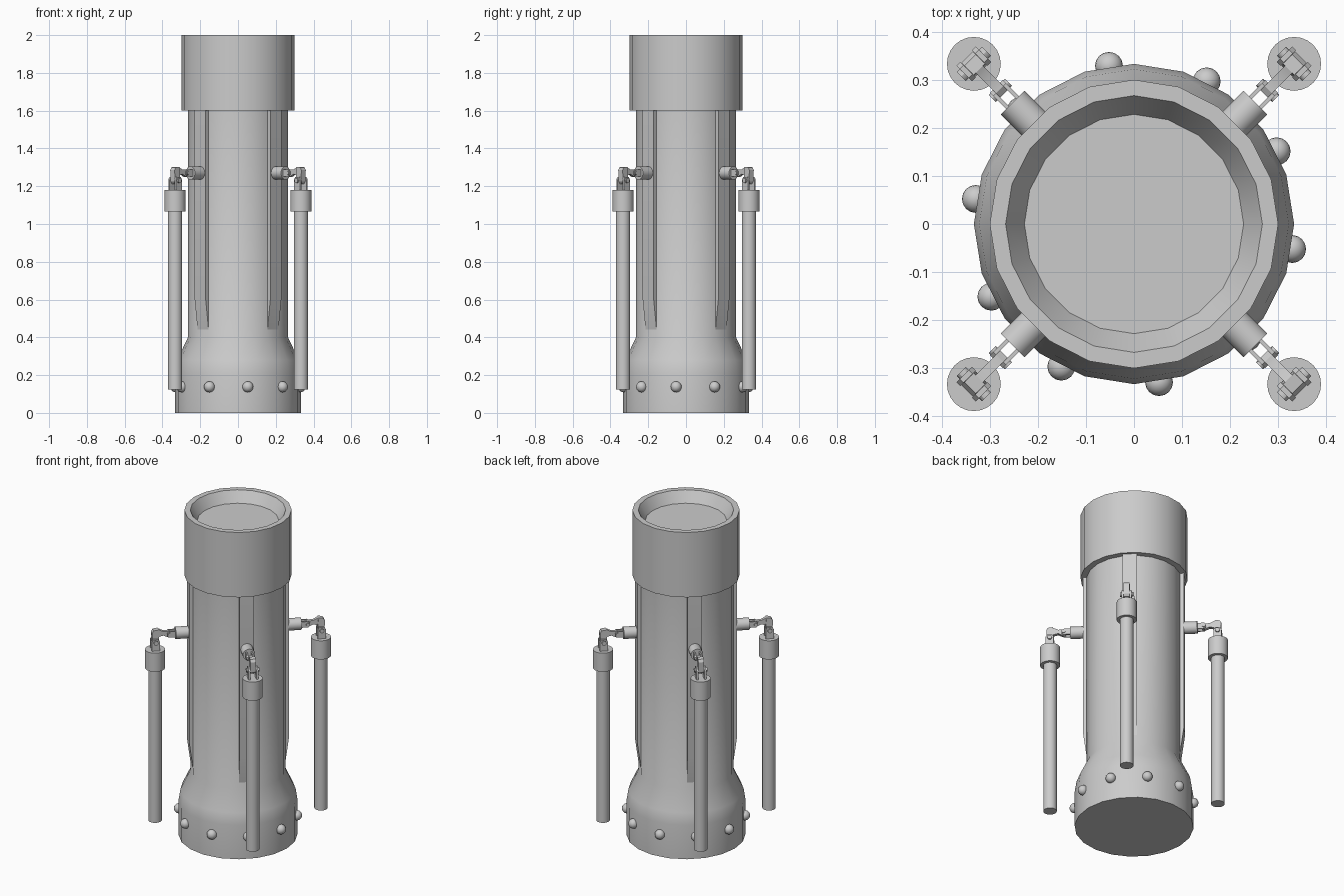
import bpy, bmesh, math
from mathutils import Matrix, Vector

if "Cube" in bpy.data.objects:
    bpy.data.objects.remove(bpy.data.objects["Cube"])

grey = bpy.data.materials.new("light grey")
grey.diffuse_color = (0.6, 0.6, 0.6, 1)
grey.use_nodes = True
grey.node_tree.nodes["Principled BSDF"].inputs["Base Color"].default_value = grey.diffuse_color


def finish(name, bm, matrix=None):
    bmesh.ops.recalc_face_normals(bm, faces=bm.faces)
    if matrix is not None:
        bm.transform(matrix)
    me = bpy.data.meshes.new(name)
    bm.to_mesh(me)
    bm.free()
    me.materials.append(grey)
    ob = bpy.data.objects.new(name, me)
    bpy.context.collection.objects.link(ob)
    bpy.ops.object.select_all(action='DESELECT')
    ob.select_set(True)
    bpy.context.view_layer.objects.active = ob
    bpy.ops.object.shade_smooth_by_angle(angle=math.radians(30))
    return ob


def lathe(name, profile, sides):
    """Closed solid of revolution from (radius, z) points."""
    bm = bmesh.new()
    rings = [[bm.verts.new((r * math.cos(2 * math.pi * i / sides),
                            r * math.sin(2 * math.pi * i / sides), z))
              for i in range(sides)] for r, z in profile]
    for a, b in zip(rings, rings[1:]):
        for i in range(sides):
            j = (i + 1) % sides
            bm.faces.new((a[i], a[j], b[j], b[i]))
    bm.faces.new(rings[0])
    bm.faces.new(rings[-1])
    return finish(name, bm)


def cylinder(name, start, end, radius, sides, matrix):
    start, end = Vector(start), Vector(end)
    d = end - start
    bm = bmesh.new()
    bmesh.ops.create_cone(bm, cap_ends=True, segments=sides, radius1=radius,
                          radius2=radius, depth=d.length)
    bm.transform(Matrix.Translation((start + end) / 2)
                 @ d.to_track_quat('Z', 'Y').to_matrix().to_4x4())
    return finish(name, bm, matrix)


def plate(name, outline, y0, y1, matrix):
    """Extrude an outline of (radial, z) points sideways from y0 to y1."""
    bm = bmesh.new()
    a = [bm.verts.new((x, y0, z)) for x, z in outline]
    b = [bm.verts.new((x, y1, z)) for x, z in outline]
    n = len(outline)
    bm.faces.new(a)
    bm.faces.new(b)
    for i in range(n):
        bm.faces.new((a[i], a[(i + 1) % n], b[(i + 1) % n], b[i]))
    return finish(name, bm, matrix)


# Main body: flared base and column, then the dished head
lathe("base_and_column", [(0.333, 0), (0.333, 0.21), (0.322, 0.28),
                          (0.265, 0.40), (0.265, 1.62)], 20)
lathe("head", [(0.26, 1.60), (0.30, 1.60), (0.30, 2.0), (0.267, 2.0),
               (0.228, 1.935)], 20)

# Rivets around the base
for k in range(10):
    a = math.radians(27 + 36 * k)
    bm = bmesh.new()
    bmesh.ops.create_uvsphere(bm, u_segments=16, v_segments=10, radius=0.029)
    finish("rivet", bm, Matrix.Translation(
        (0.333 * math.cos(a), 0.333 * math.sin(a), 0.138)))

# Outline shapes shared by all four side assemblies (radial distance, z)
RIB = [(0.24, 0.42), (0.259, 0.42), (0.283, 0.60), (0.283, 1.61), (0.24, 1.61)]
ARM = [(0.383, 1.255), (0.383, 1.278), (0.395, 1.287), (0.425, 1.288),
       (0.455, 1.303), (0.482, 1.300), (0.491, 1.285), (0.488, 1.225),
       (0.478, 1.212), (0.463, 1.214), (0.455, 1.227), (0.450, 1.258),
       (0.425, 1.264), (0.397, 1.250)]
STUB_EAR = [(0.35, 1.252), (0.395, 1.252), (0.405, 1.262), (0.405, 1.278),
            (0.395, 1.288), (0.35, 1.288)]
CAP_EAR = [(0.448, 1.175), (0.494, 1.175), (0.494, 1.235), (0.484, 1.25),
           (0.458, 1.25), (0.448, 1.235)]

for k in range(4):
    m = Matrix.Rotation(math.radians(45 + 90 * k), 4, 'Z')
    # Rib tapering into the column
    plate("column_rib", RIB, -0.041, 0.041, m)
    # Hanging rod with its collar
    cylinder("rod", (0.471, 0, 0.125), (0.471, 0, 1.08), 0.038, 20, m)
    cylinder("rod_collar", (0.471, 0, 1.065), (0.471, 0, 1.18), 0.056, 24, m)
    # Stub, hinge ears, pins and bent arm
    cylinder("mount_stub", (0.25, 0, 1.27), (0.357, 0, 1.27), 0.035, 20, m)
    for s in (-1, 1):
        plate("stub_ear", STUB_EAR, s * 0.011, s * 0.019, m)
        plate("collar_ear", CAP_EAR, s * 0.017, s * 0.028, m)
    plate("bent_arm", ARM, -0.0105, 0.0105, m)
    plate("arm_boss", ARM[4:12], -0.0165, 0.0165, m)
    cylinder("stub_pin", (0.393, -0.024, 1.27), (0.393, 0.024, 1.27), 0.010, 12, m)
    cylinder("collar_pin", (0.471, -0.037, 1.23), (0.471, 0.037, 1.23), 0.013, 12, m)
